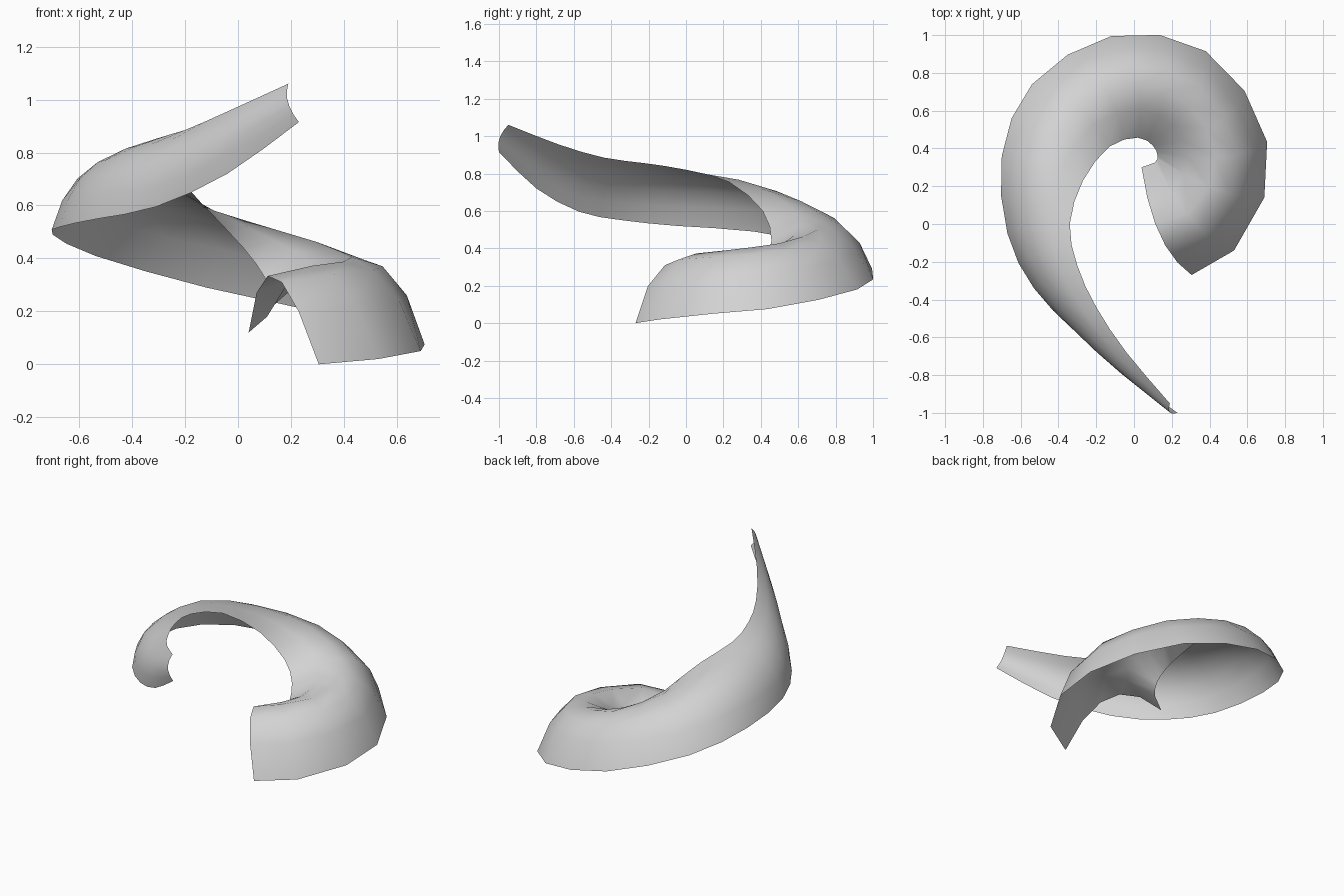
import bpy
import bmesh
from mathutils import Vector

cube = bpy.data.objects.get("Cube")
if cube:
    bpy.data.objects.remove(cube, do_unlink=True)

# Material
grey = bpy.data.materials.new("light grey")
grey.use_nodes = True
colour = (0.65, 0.65, 0.65, 1)
grey.diffuse_color = colour
grey.node_tree.nodes["Principled BSDF"].inputs["Base Color"].default_value = colour

# Each section: outer rim point, inner rim point, arch height / width
# Tightly curled mouth, used as it is
MOUTH = [
    ((.305, -.27, 0), (.04, .3, .12), .445),
    ((.53, -.14, .02), (.11, .325, .18), .435),
    ((.69, .14, .05), (.125, .345, .215), .42),
]
# Sweeping body and tail, refined by interpolation
BODY = [
    ((.705, .435, .075), (.125, .36, .25), .41),
    ((.38, .915, .18), (.1, .415, .33), .37),
    ((-.12, .995, .29), (.02, .457, .44), .335),
    ((-.54, .74, .41), (-.13, .41, .6), .275),
    ((-.7, .36, .49), (-.27, .23, .755), .23),
    ((-.67, -.05, .52), (-.34, 0, .82), .2),
    ((-.53, -.34, .55), (-.3, -.22, .855), .19),
    ((-.31, -.57, .595), (-.2, -.44, .885), .19),
    ((-.04, -.8, .72), (-.04, -.68, .955), .19),
    ((.23, -1, .915), (.19, -.95, 1.06), .19),
]
ARCH_SEGMENTS = 5


def subdivide(keys, lead_in):
    """Insert a smoothly interpolated value between each neighbouring pair."""
    padded = [lead_in] + keys + [2 * keys[-1] - keys[-2]]
    result = []
    for before, start, end, after in zip(padded, padded[1:], padded[2:], padded[3:]):
        result += [start, (9 * (start + end) - before - after) / 16]
    return result + [keys[-1]]


def track(column, kind):
    """One column of the sections along the whole spiral."""
    mouth = [kind(section[column]) for section in MOUTH]
    body = [kind(section[column]) for section in BODY]
    return mouth + subdivide(body, mouth[1])


def arch(outer, inner, tangent, ratio):
    """Points of a parabolic arch from the outer rim over to the inner rim."""
    chord = inner - outer
    up = tangent.cross(chord).normalized() * chord.length * ratio
    steps = [i / ARCH_SEGMENTS for i in range(ARCH_SEGMENTS + 1)]
    return [outer + chord * t + up * 4 * t * (1 - t) for t in steps]


outer_rim = track(0, Vector)
inner_rim = track(1, Vector)
ratios = track(2, float)
centres = [(a + b) / 2 for a, b in zip(outer_rim, inner_rim)]

# Spiral sheet: loft the open arches into a single surface
bm = bmesh.new()
rows = []
last = len(centres) - 1
for i, (outer, inner, ratio) in enumerate(zip(outer_rim, inner_rim, ratios)):
    tangent = centres[min(i + 1, last)] - centres[max(i - 1, 0)]
    rows.append([bm.verts.new(p) for p in arch(outer, inner, tangent, ratio)])
for row, following in zip(rows, rows[1:]):
    for j in range(ARCH_SEGMENTS):
        bm.faces.new((row[j], following[j], following[j + 1], row[j + 1]))
for face in bm.faces:
    face.smooth = True

mesh = bpy.data.meshes.new("spiral_sheet")
bm.to_mesh(mesh)
bm.free()
mesh.materials.append(grey)
sheet = bpy.data.objects.new("spiral_sheet", mesh)
bpy.context.collection.objects.link(sheet)
